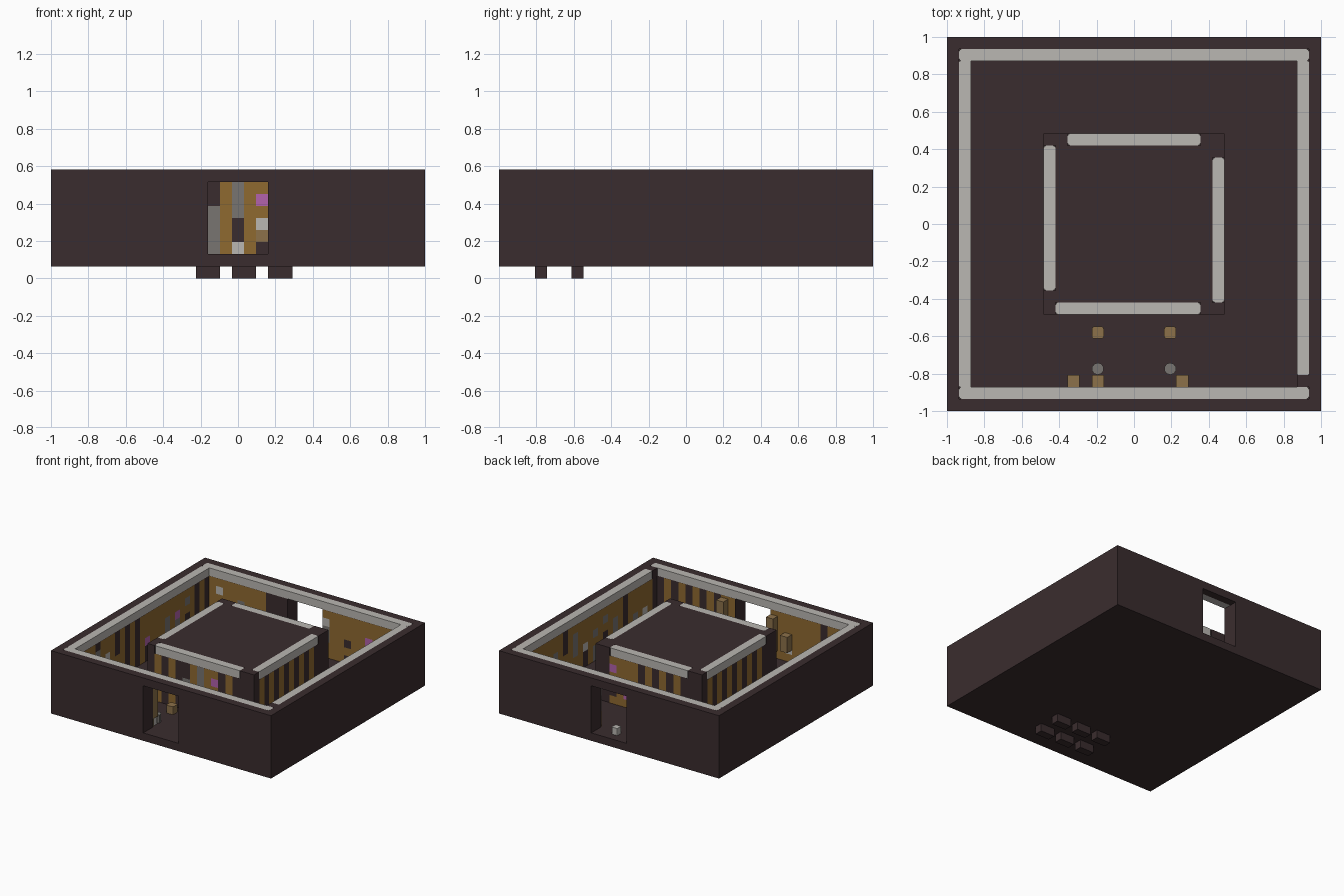
import bpy, bmesh, random
from mathutils import Vector

random.seed(7)
if "Cube" in bpy.data.objects:
    bpy.data.objects.remove(bpy.data.objects["Cube"])

U = 2 / 31  # size of one building block; all dimensions below are in blocks


def material(name, rgb):
    lin = [((c / 255 + 0.055) / 1.055) ** 2.4 for c in rgb] + [1]
    m = bpy.data.materials.new(name)
    m.use_nodes = True
    m.diffuse_color = lin
    bsdf = m.node_tree.nodes["Principled BSDF"]
    bsdf.inputs["Base Color"].default_value = lin
    bsdf.inputs["Roughness"].default_value = 0.9
    return m


DARK = material("dark_brown", (58, 44, 46))
LIGHT = material("light_stone", (186, 183, 178))
OCHRE = material("ochre_wood", (143, 106, 48))
TAN = material("tan_wood", (140, 113, 74))
GREY = material("mid_grey", (120, 117, 113))
PINK = material("pink", (178, 98, 172))
CODES = "dlotgp"
PALETTE = [DARK, LIGHT, OCHRE, TAN, GREY, PINK]


def finish(name, bm, mats):
    mesh = bpy.data.meshes.new(name)
    bm.to_mesh(mesh)
    bm.free()
    for m in mats:
        mesh.materials.append(m)
    obj = bpy.data.objects.new(name, mesh)
    bpy.context.collection.objects.link(obj)
    return obj


def box(name, x, y, z, mat, bevel=0):
    """Box given by (low, high) block ranges on each axis."""
    bm = bmesh.new()
    bmesh.ops.create_cube(bm, size=1)
    for v in bm.verts:
        v.co = Vector([(r[0] + (c + 0.5) * (r[1] - r[0])) * U for c, r in zip(v.co, (x, y, z))])
    if bevel:
        upright = [e for e in bm.edges if abs(e.verts[0].co.z - e.verts[1].co.z) > 0.01]
        bmesh.ops.bevel(bm, geom=upright, offset=bevel * U, segments=2, affect='EDGES', profile=0.5)
    return finish(name, bm, [mat])


def column(kind):
    """Six block codes, bottom to top, for one wall column."""
    if kind == "plain":
        return "oooooo"
    if kind == "dark":
        return "dddddd"
    col = random.choice(["oooooo", "dddooo", "oooddd", "ggoooo", "ooggoo", "oddooo"])
    spot = random.randrange(1, 5)
    return col[:spot] + random.choice("lggpo") + col[spot + 1:]


def panel(name, normal, dist, span, kind_of, fixed={}):
    """Thin mosaic facing along normal at distance dist from the centre."""
    n = Vector(normal)
    along = Vector((0, 0, 1)).cross(n)
    bm = bmesh.new()
    lo, hi = span
    for i in range(int(hi - lo)):
        t = lo + i + 0.5
        kind = kind_of(t)
        if kind is None:
            continue
        codes = fixed.get(t) or column(kind)
        for row, code in enumerate(codes):
            corners = [(t - .5, 0), (t + .5, 0), (t + .5, 1), (t - .5, 1)]
            pts = []
            for a, b in corners:
                # positions run along +x or +y whichever way the panel faces
                p = n * dist + Vector((abs(along.x), abs(along.y), 0)) * a
                pts.append(bm.verts.new((p + Vector((0, 0, 2 + row + b))) * U))
            if along.x + along.y < 0:
                pts.reverse()
            bm.faces.new(pts).material_index = CODES.index(code)
    finish(name, bm, PALETTE)


def striped(p_dark):
    def rule(t):
        if int(t) % 2 == 0:
            return "plain"
        return "dark" if random.random() < p_dark else "mixed"
    return rule


# Floor slab and the six small blocks beneath it
E = 15.5
box("floor_slab", (-E, E), (-E, E), (1, 2), DARK)
for x in (-3.5, -.5, 2.5):
    for y in (-12.5, -9.5):
        box("foot_block", (x, x + 2), (y, y + 1), (0, 1), DARK)

# Outer walls: full-height shell with a lower inner layer, doorways front and back
for s, side in ((-1, "front"), (1, "back")):
    shell = sorted((s * 14.5, s * E))
    layer = sorted((s * 13.5, s * 14.5))
    for x in ((-E, -2.5), (2.5, E)):
        box(side + "_wall", x, shell, (2, 9), DARK)
        inner = (max(x[0], -14.5), min(x[1], 14.5))
        box(side + "_wall_lining", inner, layer, (2, 8), DARK)
    box(side + "_lintel", (-2.5, 2.5), shell, (8, 9), DARK)
    box(side + "_wall_cap", (-14.5, 14.5), layer, (8, 9), LIGHT, .2)
for s, side in ((1, "left"), (-1, "right")):
    layer = sorted((s * 13.5, s * 14.5))
    box(side + "_wall", sorted((s * 14.5, s * E)), (-14.5, 14.5), (2, 9), DARK)
    box(side + "_wall_lining", layer, (-13.5, 13.5), (2, 8), DARK)
    box(side + "_wall_cap", layer, (-12.5 if s > 0 else -13.5, 13.5), (8, 9), LIGHT, .05)
box("wall_corner_block", (13.5, 14.5), (-13.5, -12.5), (8, 9), DARK)


# Mosaic on the inside of the outer walls
def front_rule(t):
    if abs(t) < 2.6:
        return None
    if t < 0:
        return "mixed" if int(t) % 5 == 0 else "plain"
    return striped(.75)(t)


def back_rule(t):
    if abs(t) < 2.6:
        return None
    if -6 < t < 0:
        return "dark"
    return "mixed" if int(t) % 3 == 0 else "plain"


IN = 13.45
panel("front_wall_mosaic", (0, 1, 0), -IN, (-13.5, 13.5), front_rule)
panel("back_wall_mosaic", (0, -1, 0), -IN, (-13.5, 13.5), back_rule)
panel("left_wall_mosaic", (-1, 0, 0), -IN, (-12.5, 13.5), striped(.2))
panel("right_wall_mosaic", (1, 0, 0), -IN, (-13.5, 12.5), striped(.2))

# Central block with its own lining, caps and dark corners
box("centre_core", (-6.5, 6.5), (-6.5, 6.5), (2, 9), DARK)
OUT, LIN = (6.5, 7.5), (-7.5, -6.5)
box("centre_front_lining", (-7.5, 7.5), LIN, (2, 8), DARK)
box("centre_back_lining", (-7.5, 7.5), OUT, (2, 8), DARK)
box("centre_left_lining", OUT, (-6.5, 6.5), (2, 8), DARK)
box("centre_right_lining", LIN, (-6.5, 6.5), (2, 8), DARK)
box("centre_front_cap", (-6.5, 5.5), LIN, (8, 9), LIGHT, .2)
box("centre_back_cap", (-5.5, 5.5), OUT, (8, 9), LIGHT, .2)
box("centre_left_cap", OUT, (-6.5, 5.5), (8, 9), LIGHT, .2)
box("centre_right_cap", LIN, (-5.5, 6.5), (8, 9), LIGHT, .2)
for x, y in ((LIN, (-7.5, -5.5)), ((5.5, 7.5), LIN), (OUT, (5.5, 7.5)),
             ((5.5, 6.5), OUT), ((-7.5, -5.5), OUT)):
    box("centre_corner_block", x, y, (8, 9), DARK)

facing_door = {-2: "ggggdd", -1: "oooooo", 0: "lddggg", 1: "oooooo", 2: "dtlopo"}
F = 7.55
panel("centre_front_mosaic", (0, -1, 0), F, (-6.5, 5.5), striped(.6), facing_door)
panel("centre_back_mosaic", (0, 1, 0), F, (-5.5, 5.5), striped(.6))
panel("centre_left_mosaic", (1, 0, 0), F, (-6.5, 5.5), striped(.9))
panel("centre_right_mosaic", (-1, 0, 0), F, (-5.5, 6.5), striped(.8))

# Furnishings by the front doorway
for x, low, high in ((-5, 3.6, 5.6), (-3, 3, 7.4), (4, 5.7, 7.7)):
    box("wall_box", (x - .5, x + .5), (-13.5, -12.5), (low, high), TAN)
box("box_base", (-3.4, -2.6), (-13.4, -12.6), (2, 3), LIGHT)
for x in (-3, 3):
    box("floor_crate", (x - .5, x + .5), (-9.5, -8.5), (2, 3), TAN, .2)
    bm = bmesh.new()
    bmesh.ops.create_cone(bm, cap_ends=True, segments=10, radius1=.5 * U, radius2=.5 * U, depth=U)
    bmesh.ops.translate(bm, vec=Vector((x, -12, 2.5)) * U, verts=bm.verts)
    finish("round_stool", bm, [GREY])

# Small stone in the back doorway
box("doorway_stone", (-.4, .4), (13.6, 14.4), (2, 2.9), LIGHT, .1)
